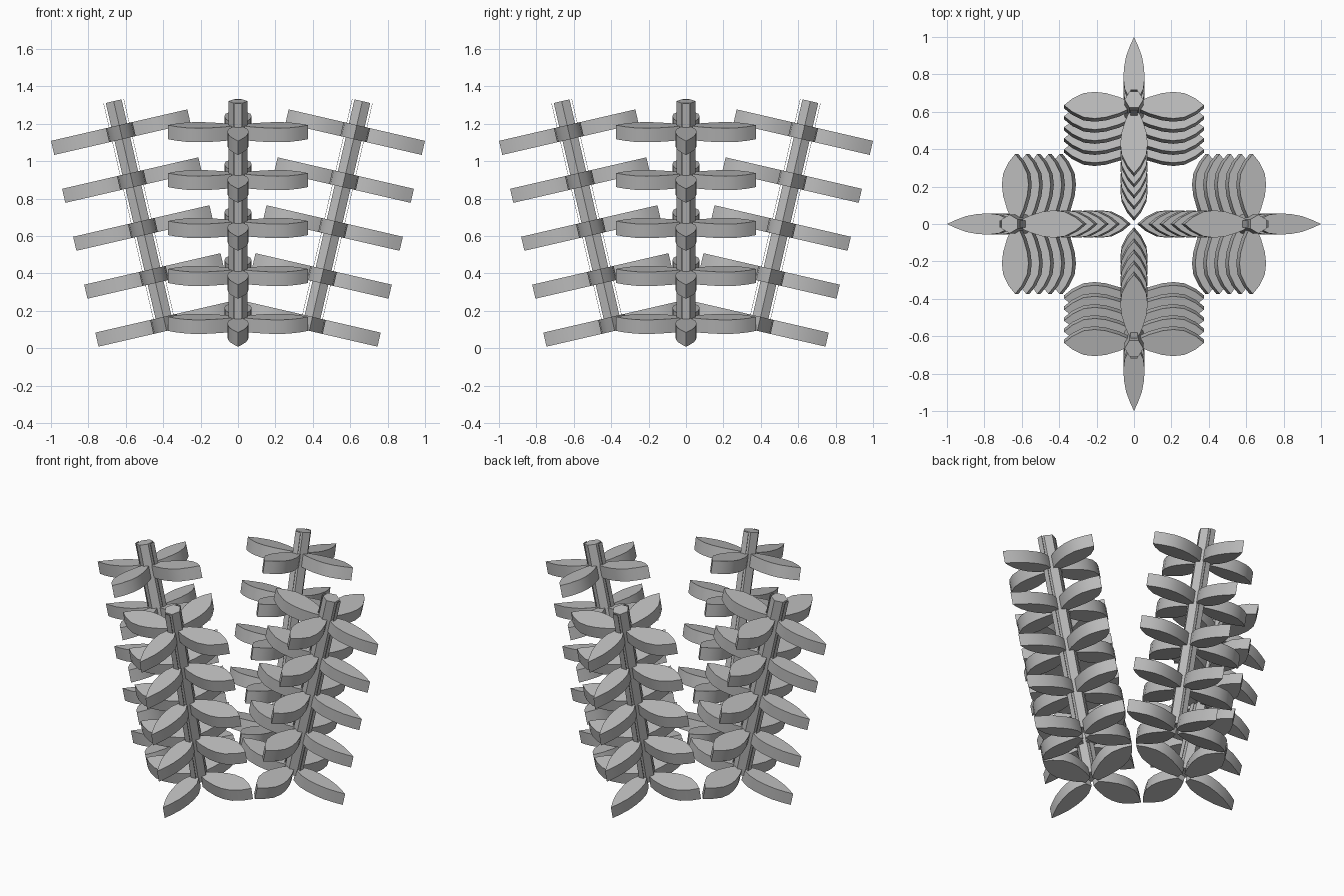
import bpy, bmesh, math
from mathutils import Matrix

cube = bpy.data.objects.get("Cube")
if cube:
    bpy.data.objects.remove(cube)

grey = bpy.data.materials.new("plain grey")
grey.use_nodes = True
colour = (0.5, 0.5, 0.5, 1)
grey.diffuse_color = colour
grey.node_tree.nodes["Principled BSDF"].inputs["Base Color"].default_value = colour

TILT = math.radians(13)
SPACING = 0.263
WHORLS = 5
STEM_TOP = 1.222
THICK = 0.077
# half outlines: distance from the stem, half width
BROAD = [(0.03, 0.022), (0.08, 0.045), (0.15, 0.066), (0.21, 0.073), (0.27, 0.066), (0.33, 0.036), (0.374, 0)]
NARROW = [(0.03, 0.022), (0.09, 0.05), (0.15, 0.057), (0.21, 0.053), (0.27, 0.042), (0.33, 0.02), (0.374, 0)]


def finish(bm, name, matrix):
    bmesh.ops.recalc_face_normals(bm, faces=bm.faces)
    mesh = bpy.data.meshes.new(name)
    bm.to_mesh(mesh)
    bm.free()
    mesh.materials.append(grey)
    obj = bpy.data.objects.new(name, mesh)
    bpy.context.collection.objects.link(obj)
    obj.matrix_world = matrix
    return obj


def add_prism(bm, outline, z0, z1, matrix=Matrix()):
    face = bm.faces.new([bm.verts.new(matrix @ Matrix.Translation((x, y, z0)).translation)
                         for x, y in outline])
    top = bmesh.ops.extrude_face_region(bm, geom=[face], use_keep_orig=True)
    verts = [g for g in top["geom"] if isinstance(g, bmesh.types.BMVert)]
    bmesh.ops.translate(bm, verts=verts, vec=(0, 0, z1 - z0))


def make_stem(name, matrix):
    # six-sided stem with a thin strip standing off its outer and inner side
    bm = bmesh.new()
    hexagon = [(0.05 * math.sin(math.radians(60 * i + 30)), 0.05 * math.cos(math.radians(60 * i + 30)))
               for i in range(6)]
    hexagon = [(y, x) for x, y in hexagon]
    add_prism(bm, [(y, x) for x, y in hexagon] if abs(hexagon[0][0]) < 0.03 else hexagon, 0, STEM_TOP)
    for side in (-1, 1):
        a, b = side * 0.054, side * 0.056
        add_prism(bm, [(a, -0.018), (b, -0.018), (b, 0.018), (a, 0.018)], 0, STEM_TOP)
    finish(bm, name, matrix)


def make_leaves(name, matrix):
    # whorls of four pointed leaves, the outward one slimmer
    bm = bmesh.new()
    for level in range(WHORLS):
        z = level * SPACING
        for quarter in range(4):
            half = BROAD if quarter else NARROW
            outline = half + [(x, -y) for x, y in reversed(half[:-1])]
            turn = Matrix.Rotation(quarter * math.pi / 2, 4, "Z")
            add_prism(bm, outline, z - THICK / 2, z + THICK / 2, turn)
    obj = finish(bm, name, matrix)
    bpy.ops.object.select_all(action="DESELECT")
    obj.select_set(True)
    bpy.context.view_layer.objects.active = obj
    bpy.ops.object.shade_smooth_by_angle(angle=math.radians(25))


# four stems leaning outward
for i, side in enumerate(("left", "back", "right", "front")):
    place = (Matrix.Rotation(i * math.pi / 2, 4, "Z") @ Matrix.Translation((0.39, 0, 0.13))
             @ Matrix.Rotation(TILT, 4, "Y"))
    make_stem(side + "_stem", place)
    make_leaves(side + "_leaves", place)
